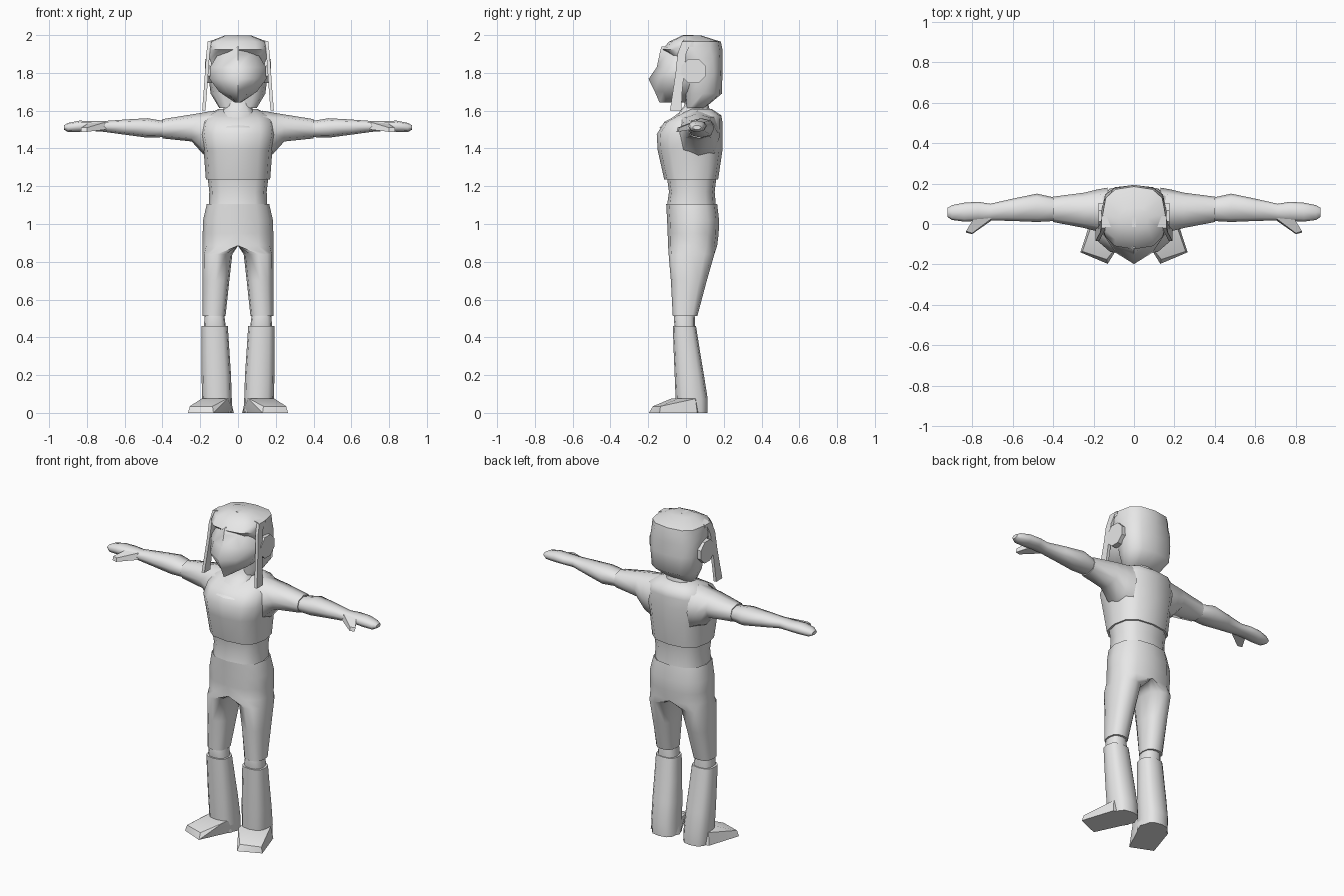
import bpy, bmesh, math
from mathutils import Vector

if "Cube" in bpy.data.objects:
    bpy.data.objects.remove(bpy.data.objects["Cube"])

mat = bpy.data.materials.new("light_grey")
mat.diffuse_color = (0.8, 0.8, 0.8, 1)
mat.use_nodes = True
mat.node_tree.nodes["Principled BSDF"].inputs["Base Color"].default_value = mat.diffuse_color


def finish(name, bm, mirror=False, angle=55):
    bmesh.ops.recalc_face_normals(bm, faces=bm.faces)
    me = bpy.data.meshes.new(name)
    bm.to_mesh(me)
    bm.free()
    me.materials.append(mat)
    ob = bpy.data.objects.new(name, me)
    bpy.context.collection.objects.link(ob)
    if mirror:
        m = ob.modifiers.new("mirror", 'MIRROR')
        m.merge_threshold = 0.0005
    bpy.ops.object.select_all(action='DESELECT')
    ob.select_set(True)
    bpy.context.view_layer.objects.active = ob
    bpy.ops.object.shade_smooth_by_angle(angle=math.radians(angle))
    return ob


def loft(name, rings, mirror=False, caps=(True, True), angle=55, seam=False):
    """Skin a list of equal-length point rings."""
    bm = bmesh.new()
    vs = [[bm.verts.new(p) for p in r] for r in rings]
    for a, b in zip(vs, vs[1:]):
        n = len(a)
        for i in range(n):
            q = (a[i], a[(i + 1) % n], b[(i + 1) % n], b[i])
            if seam and all(abs(v.co.x) < 1e-5 for v in q):
                continue
            bm.faces.new(q)
    if caps[0]:
        bm.faces.new(vs[0])
    if caps[1]:
        bm.faces.new(vs[-1])
    return finish(name, bm, mirror, angle)


def boxy(n, e):
    """Unit rounded-box outline."""
    out = []
    for i in range(n):
        a = 2 * math.pi * i / n
        c, s = round(math.cos(a), 6), round(math.sin(a), 6)
        out.append((math.copysign(abs(c) ** e, c), math.copysign(abs(s) ** e, s)))
    return out


def level(z, x0, x1, y0, y1, n=12, e=0.75):
    return [((x0 + x1) / 2 + (x1 - x0) / 2 * c, (y0 + y1) / 2 + (y1 - y0) / 2 * s, z)
            for c, s in boxy(n, e)]


def upright(x, y0, y1, z0, z1, n=8, e=0.8):
    return [(x, (y0 + y1) / 2 + (y1 - y0) / 2 * c, (z0 + z1) / 2 + (z1 - z0) / 2 * s)
            for c, s in boxy(n, e)]


def body(name, rows, **kw):
    return loft(name, [level(z, -w, w, a, b) for z, w, a, b in rows], **kw)


def hull(name, pts, mirror=True, angle=40):
    bm = bmesh.new()
    for p in pts:
        bm.verts.new(p)
    res = bmesh.ops.convex_hull(bm, input=bm.verts)
    loose = [v for v in bm.verts if not v.link_faces]
    bmesh.ops.delete(bm, geom=loose, context='VERTS')
    return finish(name, bm, mirror, angle)


# Shirt, waist and neck
body("shirt", [(1.235, .17, -.115, .17), (1.39, .182, -.15, .193), (1.475, .20, -.155, .193),
               (1.54, .19, -.115, .193), (1.575, .17, -.05, .187), (1.61, .10, .02, .135)])
body("waist", [(1.10, .155, -.10, .158), (1.17, .152, -.09, .152), (1.24, .16, -.10, .16)],
     caps=(False, False))
body("neck", [(1.512, .10, -.14, .10), (1.59, .09, -.037, .13), (1.625, .068, -.01, .12),
              (1.69, .055, 0, .11)], caps=(False, False))

# Sleeves, forearms, hands and thumbs
loft("sleeve", [upright(x, *r) for x, r in [
    (.13, (-.06, .18, 1.34, 1.60)), (.185, (-.035, .17, 1.37, 1.59)),
    (.245, (-.02, .155, 1.437, 1.58)), (.40, (.01, .135, 1.453, 1.555))]],
    mirror=True, caps=(False, True))
loft("forearm", [upright(x, *r) for x, r in [
    (.39, (.015, .13, 1.46, 1.545)), (.48, (.01, .15, 1.457, 1.56)),
    (.60, (.015, .125, 1.473, 1.553)), (.71, (.018, .10, 1.488, 1.545)),
    (.77, (.015, .11, 1.492, 1.545)), (.84, (.012, .105, 1.488, 1.547)),
    (.90, (.02, .093, 1.487, 1.535)), (.922, (.035, .08, 1.50, 1.522))]], mirror=True)
hull("thumb", [(.70, .02, 1.50), (.70, .03, 1.54), (.79, .03, 1.50), (.79, .03, 1.535),
               (.80, -.05, 1.488), (.83, -.043, 1.488), (.80, -.045, 1.51), (.83, -.035, 1.51)])


# Trousers: one half, open along the middle above the crotch
def leg_ring(z, xin, xout, y0, y1):
    if xin > 0:
        return level(z, xin, xout, y0, y1, e=0.8)
    return [(max(0, x), y, z) for x, y, z in level(z, -xout, xout, y0, y1, e=0.8)]


loft("trousers", [leg_ring(*r) for r in [
    (1.107, 0, .165, -.105, .165), (1.02, 0, .185, -.10, .175), (.95, 0, .187, -.097, .173),
    (.885, 0, .188, -.095, .165), (.84, .03, .188, -.092, .15), (.70, .046, .188, -.08, .11),
    (.512, .066, .187, -.07, .06)]], mirror=True, caps=(False, True), seam=True)

# Knees, boots and feet
loft("knee", [level(.53, .075, .175, -.06, .045), level(.50, .07, .178, -.065, .047),
              level(.455, .065, .18, -.06, .047)], mirror=True, caps=(False, False))
loft("boot", [level(*r) for r in [
    (0, .03, .185, -.05, .115), (.075, .033, .19, -.055, .115), (.20, .037, .193, -.06, .095),
    (.32, .045, .193, -.065, .075), (.46, .054, .193, -.07, .053)]], mirror=True)
hull("foot", [(.022, .03, 0), (.05, .09, 0), (.20, .06, 0), (.265, -.14, 0), (.13, -.197, 0),
              (.255, -.135, .035), (.135, -.175, .035), (.19, -.04, .077), (.055, -.075, .077),
              (.04, .03, .075), (.19, .05, .075)])

# Face with a ridge down the middle
loft("face", [[(0, f, z), (w * .6, f * .72, z), (w, max(f, -.055), z), (w, .03, z),
               (-w, .03, z), (-w, max(f, -.055), z), (-w * .6, f * .72, z)]
              for z, w, f in [(1.642, .015, -.14), (1.70, .10, -.165), (1.768, .15, -.198),
                              (1.83, .148, -.155), (1.90, .105, -.14), (1.94, .02, -.13)]])

# Hair: back of the head with overhanging fringe
body("hair", [(1.615, .10, 0, .10), (1.69, .145, -.01, .19), (1.80, .158, -.03, .193),
              (1.875, .16, -.06, .193), (1.925, .16, -.125, .193), (1.965, .155, -.09, .185),
              (1.998, .07, -.02, .08)])

# Long side locks hanging beside the face
loft("side_lock", [[(x - .018, a, z), (x, a, z), (x, b, z), (x - .018, b, z)]
                   for z, x, a, b in [(1.60, .19, -.085, -.025), (1.70, .182, -.07, -.02),
                                      (1.80, .175, -.055, -.01), (1.90, .168, -.045, 0),
                                      (1.967, .16, -.02, .03)]], mirror=True, angle=40)
loft("hair_band", [[(x, -.015, z), (x, .04, z), (x, .04, z - .03), (x, -.015, z - .03)]
                   for x, z in [(-.16, 1.967), (0, 2.0), (.16, 1.967)]], angle=40)

# Round ear covers
loft("ear_cover", [[(x, .04 + .07 * math.cos(a), 1.81 + .07 * math.sin(a))
                    for a in [math.pi / 8 + i * math.pi / 4 for i in range(8)]]
                   for x in (.14, .176)], mirror=True, angle=40)
